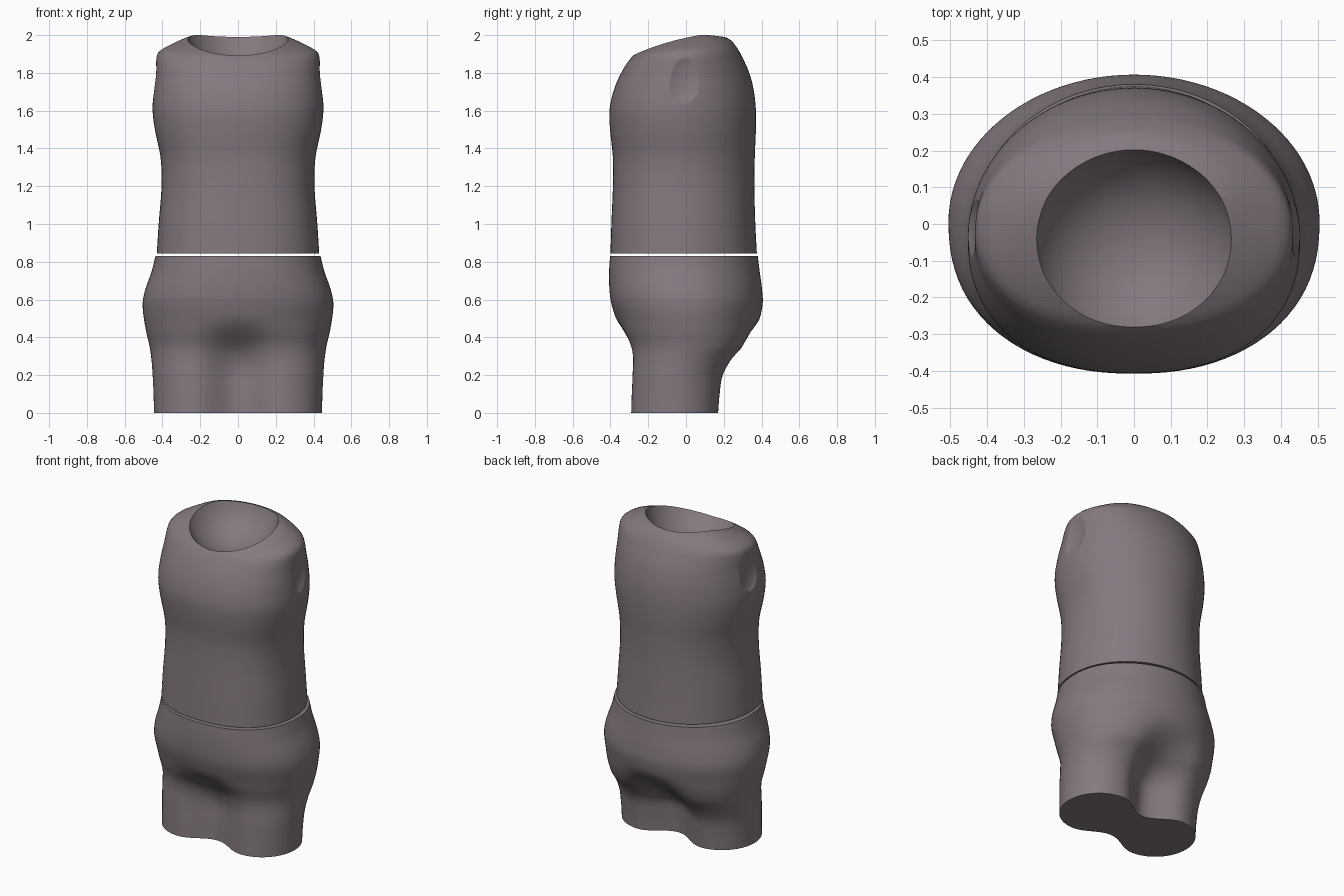
import bpy
import bmesh
from math import sin, cos, pi, sqrt, radians

cube = bpy.data.objects.get("Cube")
if cube:
    bpy.data.objects.remove(cube, do_unlink=True)

SIDES = 96
STEP = 0.015

# One flat colour for everything
mauve = bpy.data.materials.new("mauve_grey")
mauve.use_nodes = True
colour = (0.23, 0.19, 0.215, 1)
mauve.diffuse_color = colour
mauve.node_tree.nodes["Principled BSDF"].inputs["Base Color"].default_value = colour


def sample(keys, z):
    """Smooth interpolation of (z, width, front, back) rows at height z."""
    last = len(keys) - 1
    i = 0
    while i < last - 1 and z > keys[i + 1][0]:
        i += 1

    def slope(j, c):
        a, b = keys[max(j - 1, 0)], keys[min(j + 1, last)]
        return (b[c] - a[c]) / (b[0] - a[0])

    lo, hi = keys[i], keys[i + 1]
    span = hi[0] - lo[0]
    t = (z - lo[0]) / span
    s = t * t * (3 - 2 * t)
    row = []
    for c in (1, 2, 3):
        bend = t * (1 - t) * ((1 - t) * slope(i, c) - t * slope(i + 1, c))
        row.append(lo[c] + (hi[c] - lo[c]) * s + span * bend)
    return row


def oval(u, z, front):
    """Depth of a rounded section at sideways position u (-1 to 1)."""
    p = 2.3 if front else 2
    return max(0, 1 - abs(u) ** p) ** (1 / p)


def hip_section(u, z, front):
    """Oval above, turning into two joined legs below."""
    u = abs(u)
    pinch = 0.35 if front else 0.42
    if u < 0.5:
        legs = 1 - pinch * cos(pi * u) ** 2
    else:
        legs = sqrt(max(0, 1 - (2 * u - 1) ** 2))
    t = min(1, max(0, (0.52 - z) / 0.34))
    k = t * t * (3 - 2 * t)
    return oval(u, z, front) * (1 - k) + legs * k


def loft(name, keys, section, shift):
    """Skin a stack of horizontal rings and close both ends."""
    bm = bmesh.new()
    z0, z1 = keys[0][0], keys[-1][0]
    count = round((z1 - z0) / STEP)
    rings = []
    for n in range(count + 1):
        z = z0 + (z1 - z0) * n / count
        w, front, back = sample(keys, z)
        mid = (front + back) / 2 + shift
        ring = []
        for k in range(SIDES):
            a = 2 * pi * k / SIDES
            u = cos(a)
            reach = front - mid if sin(a) < 0 else back - mid
            y = mid + reach * section(u, z, sin(a) < 0)
            ring.append(bm.verts.new((w * u, y, z)))
        rings.append(ring)
    for low, high in zip(rings, rings[1:]):
        for k in range(SIDES):
            m = (k + 1) % SIDES
            bm.faces.new((low[k], low[m], high[m], high[k]))
    bm.faces.new(rings[0][::-1])
    bm.faces.new(rings[-1])
    mesh = bpy.data.meshes.new(name)
    bm.to_mesh(mesh)
    bm.free()
    obj = bpy.data.objects.new(name, mesh)
    bpy.context.collection.objects.link(obj)
    mesh.materials.append(mauve)
    return obj


def activate(obj):
    bpy.ops.object.select_all(action="DESELECT")
    obj.select_set(True)
    bpy.context.view_layer.objects.active = obj


def scoop(target, centre, radii, tilt=0):
    """Carve an ellipsoid hollow out of the target."""
    bpy.ops.mesh.primitive_uv_sphere_add(segments=64, ring_count=32, location=centre)
    cutter = bpy.context.object
    cutter.scale = radii
    cutter.rotation_euler.x = tilt
    cutter.hide_render = True
    cutter.data.materials.append(mauve)
    activate(target)
    mod = target.modifiers.new("scoop", "BOOLEAN")
    mod.operation = "DIFFERENCE"
    mod.solver = "EXACT"
    mod.object = cutter
    bpy.ops.object.modifier_apply(modifier=mod.name)
    bpy.data.objects.remove(cutter, do_unlink=True)


# Rows are height, half width, front y, back y
torso = loft("torso", [
    (0.845, 0.43, -0.40, 0.375),
    (1.0, 0.42, -0.395, 0.367),
    (1.2, 0.405, -0.387, 0.362),
    (1.35, 0.41, -0.387, 0.364),
    (1.5, 0.44, -0.402, 0.37),
    (1.6, 0.452, -0.405, 0.37),
    (1.7, 0.447, -0.385, 0.36),
    (1.8, 0.436, -0.343, 0.335),
    (1.89, 0.43, -0.282, 0.295),
    (1.92, 0.41, -0.235, 0.278),
    (1.96, 0.335, -0.155, 0.25),
    (1.985, 0.28, -0.08, 0.22),
    (2.0, 0.235, 0.0, 0.17)], oval, -0.02)

hips = loft("hips", [
    (0, 0.445, -0.29, 0.17),
    (0.1, 0.447, -0.287, 0.178),
    (0.2, 0.452, -0.283, 0.195),
    (0.28, 0.458, -0.285, 0.245),
    (0.35, 0.468, -0.302, 0.315),
    (0.45, 0.49, -0.352, 0.375),
    (0.57, 0.505, -0.393, 0.405),
    (0.65, 0.492, -0.405, 0.403),
    (0.75, 0.457, -0.407, 0.39),
    (0.83, 0.437, -0.402, 0.38)], hip_section, 0)

# Neck socket and the two arm sockets
scoop(torso, (0, -0.07, 2.09), (0.29, 0.29, 0.29))
for side in (-1, 1):
    scoop(torso, (side * 0.475, 0.01, 1.785), (0.055, 0.13, 0.165), radians(-15))

for part in (torso, hips):
    activate(part)
    bpy.ops.object.shade_smooth_by_angle(angle=radians(35))
